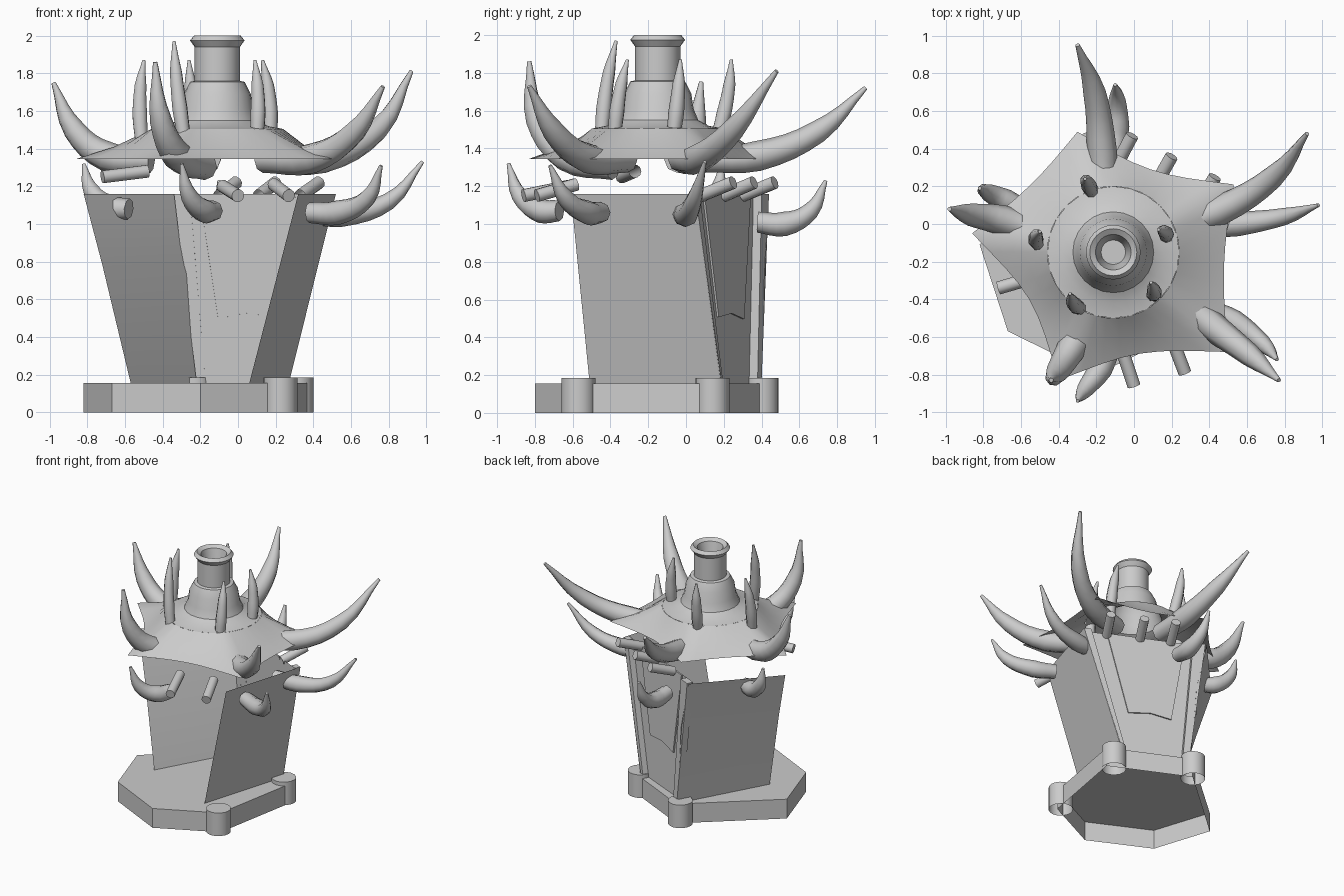
import bpy, bmesh
from math import sin, cos, pi, radians
from mathutils import Vector as V

cube = bpy.data.objects.get("Cube")
if cube:
    bpy.data.objects.remove(cube)

CENTRE = V((-0.11, -0.15, 0))


def mesh_object(name, verts, faces, smooth=None):
    me = bpy.data.meshes.new(name)
    me.from_pydata([tuple(v) for v in verts], [], faces)
    bm = bmesh.new()
    bm.from_mesh(me)
    bmesh.ops.recalc_face_normals(bm, faces=bm.faces)
    bm.to_mesh(me)
    bm.free()
    ob = bpy.data.objects.new(name, me)
    bpy.context.collection.objects.link(ob)
    if smooth:
        bpy.ops.object.select_all(action='DESELECT')
        ob.select_set(True)
        bpy.context.view_layer.objects.active = ob
        bpy.ops.object.shade_smooth_by_angle(angle=radians(smooth))


def loft(name, rings, smooth=None, cap_top=False):
    """Skin a stack of closed rings with equal point counts."""
    n = len(rings[0])
    verts = [p for ring in rings for p in ring]
    faces = [(k * n + i, k * n + (i + 1) % n, (k + 1) * n + (i + 1) % n, (k + 1) * n + i)
             for k in range(len(rings) - 1) for i in range(n)]
    if cap_top:
        faces.append(tuple(range(len(verts) - n, len(verts))))
    mesh_object(name, verts, faces, smooth)


def circle(centre, r, z, n=24):
    return [V((centre[0] + r * cos(2 * pi * i / n), centre[1] + r * sin(2 * pi * i / n), z))
            for i in range(n)]


def lathe(name, profile, smooth=35, cap_top=False):
    loft(name, [circle(CENTRE, r, z) for r, z in profile], smooth, cap_top)


def tube(name, a, b, r, n=10):
    """Round beam between two points, capped at its outer end."""
    a, b = V(a), V(b)
    q = (b - a).to_track_quat('Z', 'Y')
    rings = [[p + q @ V((r * cos(2 * pi * i / n), r * sin(2 * pi * i / n), 0))
              for i in range(n)] for p in (a, b)]
    loft(name, rings, 40, True)


def horn(name, path, thickness, taper):
    """Tapered curve swept along a few points, turned into a mesh."""
    cu = bpy.data.curves.new(name, 'CURVE')
    cu.dimensions = '3D'
    cu.bevel_depth = thickness
    cu.bevel_resolution = 2
    cu.resolution_u = 4
    cu.use_fill_caps = True
    sp = cu.splines.new('BEZIER')
    sp.bezier_points.add(len(path) - 1)
    for p, co, r in zip(sp.bezier_points, path, taper):
        p.co, p.radius = co, r
        p.handle_left_type = p.handle_right_type = 'AUTO'
    ob = bpy.data.objects.new(name, cu)
    bpy.context.collection.objects.link(ob)
    bpy.ops.object.select_all(action='DESELECT')
    ob.select_set(True)
    bpy.context.view_layer.objects.active = ob
    bpy.ops.object.convert(target='MESH')
    bpy.ops.object.shade_smooth_by_angle(angle=radians(50))


# Base slab, open underneath
outline = [(0.25, -0.58), (0.38, 0.14), (-0.21, 0.42), (-0.82, -0.11), (-0.67, -0.57), (-0.2, -0.8)]
loft("base_slab", [[V((x, y, z)) for x, y in outline] for z in (0, 0.155)], cap_top=True)

# Corner posts
for i, c in enumerate([(0.225, -0.57), (0.31, 0.14), (-0.23, 0.4)]):
    loft(f"corner_post_{i + 1}", [circle(c, 0.09, z, 16) for z in (0, 0.185)], 40, True)


# Leaning walls: each is a sheet through rows of (start, end) points
def wall(name, rows):
    verts = [p for row in rows for p in row]
    faces = [(2 * k, 2 * k + 1, 2 * k + 3, 2 * k + 2) for k in range(len(rows) - 1)]
    mesh_object(name, verts, faces, 30)


wall("side_wall_left", [((0.06, -0.51, 0.155), (0.27, 0.19, 0.155)),
                        ((0.32, -0.61, 1.16), (0.52, 0.05, 1.16))])
wall("side_wall_right", [((-0.57, -0.25, 0.155), (-0.21, 0.4, 0.155)),
                         ((-0.72, -0.15, 0.78), (-0.25, 0.42, 0.78)),
                         ((-0.82, -0.09, 1.16), (-0.33, 0.44, 1.16))])

# Back wall, set in a little from the edges of the side walls
low = V((0.25, 0.145, 0.155)), V((-0.22, 0.355, 0.155))
high = V((0.5, 0.01, 1.16)), V((-0.34, 0.395, 1.16))
wall("back_wall", [low, high])


# Raised trim on the back wall, placed in the wall's own coordinates
def on_wall(u, v, out):
    return low[0].lerp(low[1], u).lerp(high[0].lerp(high[1], u), v) + V((0.45, 0.89, 0)) * out


def wall_trim(name, shape, out):
    loft(name, [[on_wall(u, v, o) for u, v in shape] for o in (0, out)], cap_top=True)


wall_trim("door_panel", [(0.2, 1), (0.24, 0.35), (0.5, 0.37), (0.74, 0.34), (0.84, 1)], 0.012)
wall_trim("door_trim_left", [(0, 0), (0.06, 0), (0.06, 1), (0, 1)], 0.045)
wall_trim("door_trim_right", [(0.9, 0), (1, 0), (1, 1), (0.9, 1)], 0.05)

# Roof skirt: five drawn-out corners with hollow edges
corners = [V((-0.86, -0.05, 0)), V((-0.3, 0.49, 0)), V((0.53, 0.21, 0)),
           V((0.5, -0.68, 0)), V((-0.4, -0.83, 0))]
hollows = [0.05, 0.12, 0.06, 0.11, 0.14]
STEPS = 8
eave, middle, collar = [], [], []
for i, c in enumerate(corners):
    for s in range(STEPS):
        t = s / STEPS
        d = (c.lerp(corners[(i + 1) % 5], t) - CENTRE) * (1 - hollows[i] * sin(pi * t))
        inner = d.normalized() * 0.35
        eave.append(CENTRE + d + V((0, 0, 1.345)))
        middle.append(CENTRE + d.lerp(inner, 0.5) + V((0, 0, 1.41)))
        collar.append(CENTRE + inner + V((0, 0, 1.505)))
loft("roof_skirt", [eave, middle, collar], 40)

# Flared dome and chimney
lathe("roof_dome", [(0.35, 1.505), (0.27, 1.52), (0.215, 1.55), (0.19, 1.61), (0.178, 1.69),
                    (0.145, 1.755), (0.12, 1.76)])
lathe("chimney", [(0.12, 1.755), (0.12, 1.94), (0.145, 1.975), (0.125, 2.0),
                  (0.095, 1.98), (0.065, 1.85)], cap_top=True)

# Beam ends poking out below the eaves
beams = [((-0.1, 0.3, 1.15), (-0.01, 0.47, 1.22)),
         ((0.11, 0.2, 1.15), (0.2, 0.36, 1.22)),
         ((0.33, 0.08, 1.15), (0.43, 0.25, 1.22)),
         ((-0.48, -0.27, 1.28), (-0.72, -0.34, 1.25)),
         ((-0.08, -0.62, 1.2), (0, -0.86, 1.15)),
         ((0.19, -0.58, 1.21), (0.27, -0.79, 1.15))]
for i, (a, b) in enumerate(beams):
    tube(f"beam_end_{i + 1}", a, b, 0.035)

# Large horns growing from the collar through the roof corners
large = [
    [(-0.46, -0.05, 1.34), (-0.7, 0.02, 1.36), (-0.87, 0.05, 1.5), (-0.98, 0.08, 1.75)],
    [(-0.16, 0.1, 1.34), (-0.17, 0.38, 1.36), (-0.21, 0.7, 1.49), (-0.3, 0.95, 1.72)],
    [(0.14, -0.03, 1.34), (0.45, 0.07, 1.35), (0.74, 0.25, 1.5), (0.92, 0.48, 1.81)],
    [(0.13, -0.31, 1.34), (0.4, -0.53, 1.35), (0.62, -0.7, 1.49), (0.77, -0.83, 1.73)],
    [(-0.17, -0.38, 1.3), (-0.32, -0.64, 1.36), (-0.41, -0.79, 1.55), (-0.44, -0.83, 1.86)]]
for i, path in enumerate(large):
    horn(f"large_horn_{i + 1}", path, 0.08, (0.85, 1, 0.75, 0.15))

# Small hooked horns at the tops of the walls
small = [
    [(0.34, -0.02, 1.06), (0.55, 0.0, 1.05), (0.8, 0.04, 1.12), (0.98, 0.1, 1.33)],
    [(0.38, -0.45, 1.06), (0.53, -0.52, 1.06), (0.69, -0.64, 1.14), (0.76, -0.72, 1.31)],
    [(-0.13, -0.67, 1.07), (-0.18, -0.77, 1.07), (-0.26, -0.88, 1.15), (-0.3, -0.94, 1.32)],
    [(-0.58, 0.07, 1.08), (-0.68, 0.12, 1.09), (-0.78, 0.17, 1.18), (-0.82, 0.19, 1.32)],
    [(-0.1, 0.38, 1.01), (-0.09, 0.52, 1.0), (-0.09, 0.66, 1.07), (-0.1, 0.74, 1.23)]]
for i, path in enumerate(small):
    horn(f"small_horn_{i + 1}", path, 0.065, (0.85, 1, 0.7, 0.15))

# Upright spikes round the collar: foot and tip
spikes = [((-0.28, -0.45, 1.42), (-0.34, -0.37, 1.97)), ((0.1, -0.38, 1.44), (0.09, -0.31, 1.87)),
          ((0.17, -0.07, 1.44), (0.13, -0.03, 1.87)), ((-0.22, 0.16, 1.44), (-0.26, 0.24, 1.87)),
          ((-0.51, -0.11, 1.42), (-0.5, -0.04, 1.87))]
for i, (a, b) in enumerate(spikes):
    a, b = V(a), V(b)
    out = (a - CENTRE).to_2d().normalized().to_3d() * 0.015
    path = [a, a.lerp(b, 0.35) + out, a.lerp(b, 0.7) + out, b]
    horn(f"collar_spike_{i + 1}", path, 0.042, (0.85, 1, 0.8, 0.2))
